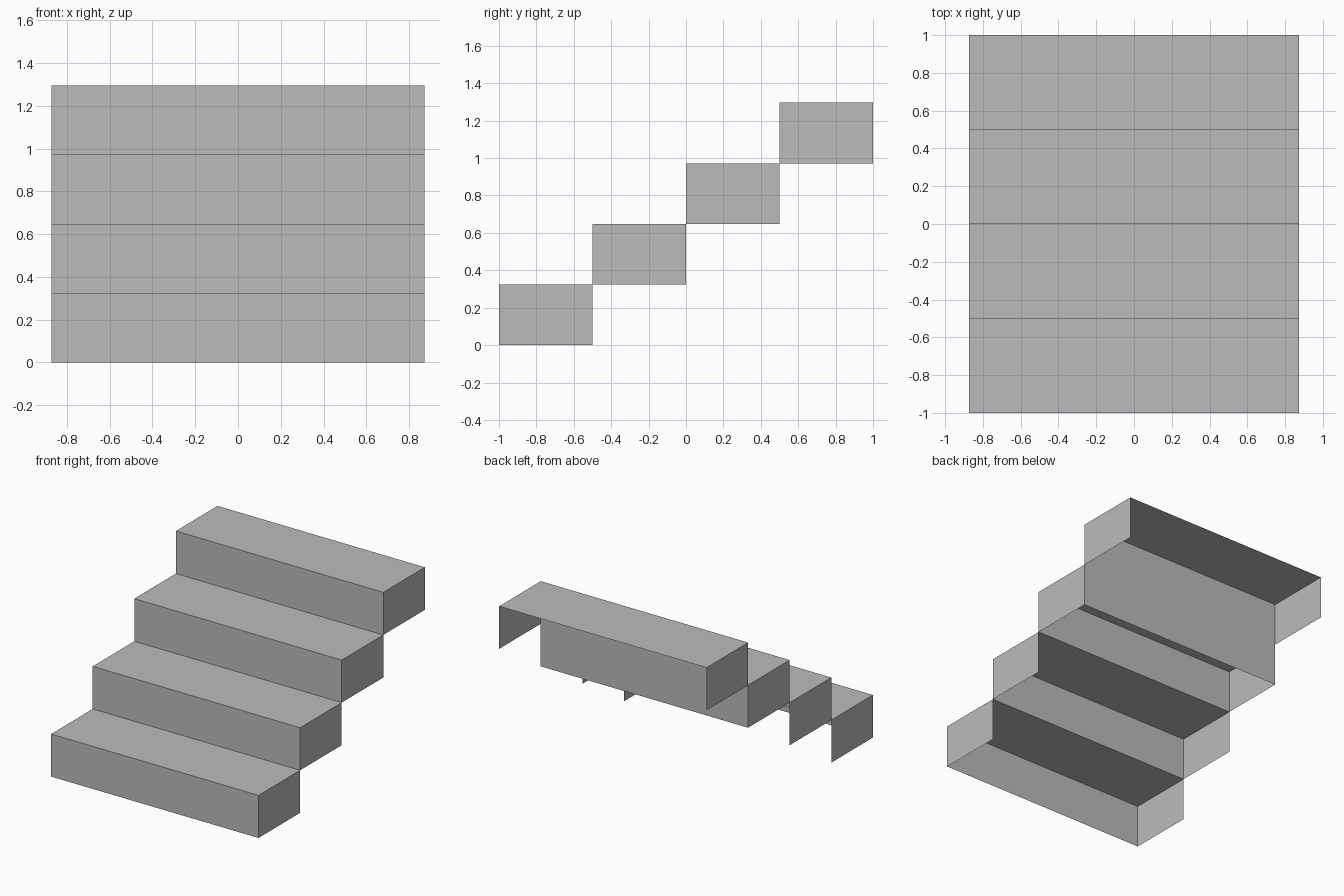
import bpy

cube = bpy.data.objects.get("Cube")
if cube:
    bpy.data.objects.remove(cube, do_unlink=True)

HALF_WIDTH = 0.873
DEPTH = 0.5
RISE = 0.324
STEPS = 4

# Single stone colour
stone = bpy.data.materials.new("grey stone")
stone.use_nodes = True
grey = (0.5, 0.5, 0.5, 1)
stone.diffuse_color = grey
stone.node_tree.nodes["Principled BSDF"].inputs["Base Color"].default_value = grey


def make_step(name, front, bottom, has_back):
    """Hollow step shell: tread, riser and two sides, with an optional back."""
    back, top = front + DEPTH, bottom + RISE
    verts = [(x, y, z) for z in (bottom, top) for y in (front, back)
             for x in (-HALF_WIDTH, HALF_WIDTH)]
    riser, tread = (0, 1, 5, 4), (4, 5, 7, 6)
    right_side, left_side = (2, 0, 4, 6), (1, 3, 7, 5)
    faces = [riser, tread, right_side, left_side]
    if has_back:
        faces.append((3, 2, 6, 7))
    mesh = bpy.data.meshes.new(name)
    mesh.from_pydata(verts, [], faces)
    mesh.materials.append(stone)
    step = bpy.data.objects.new(name, mesh)
    bpy.context.collection.objects.link(step)


# Flight of steps; only the third one is closed at the back
for i in range(STEPS):
    make_step(f"step_{i + 1}", -1 + i * DEPTH, i * RISE, has_back=(i == 2))
